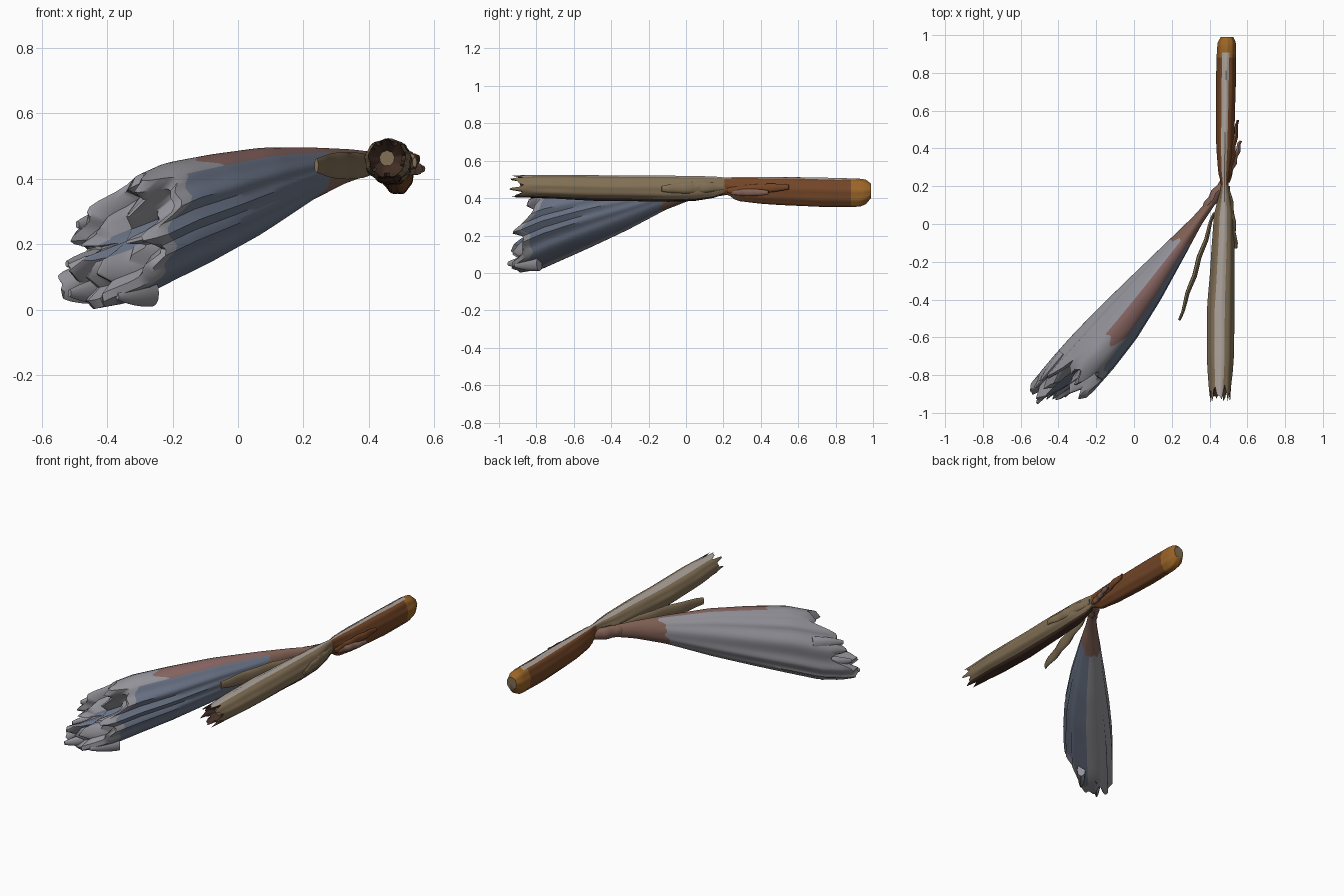
import bpy, bmesh, random
from math import sin, cos, pi, atan2
from mathutils import Vector, noise

if "Cube" in bpy.data.objects:
    bpy.data.objects.remove(bpy.data.objects["Cube"])

random.seed(4)

def material(name, rgb):
    m = bpy.data.materials.new(name)
    m.diffuse_color = (*rgb, 1)
    m.use_nodes = True
    m.node_tree.nodes["Principled BSDF"].inputs["Base Color"].default_value = m.diffuse_color
    return m

BLUE = material("blue_grey", (0.15, 0.18, 0.25))
GREY = material("petal_grey", (0.29, 0.29, 0.32))
RED = material("dusty_red", (0.24, 0.13, 0.12))
STEM = material("stem_brown", (0.22, 0.12, 0.09))
BARK = material("bark_tan", (0.22, 0.16, 0.09))
PALE = material("pale_stripe", (0.42, 0.37, 0.33))
RUST = material("rust_brown", (0.17, 0.06, 0.02))
DARK = material("dark_bark", (0.06, 0.03, 0.02))
ORANGE = material("orange_tip", (0.33, 0.13, 0.02))

def lerp_table(table, t):
    """Interpolate rows of (key, value, value, ...)."""
    if t <= table[0][0]:
        return table[0][1:]
    for a, b in zip(table, table[1:]):
        if t <= b[0]:
            f = (t - a[0]) / (b[0] - a[0])
            return [p + (q - p) * f for p, q in zip(a[1:], b[1:])]
    return table[-1][1:]

def loft(name, rings, mats, pick):
    """Skin closed rings of points, cap both ends, choose materials per face."""
    bm = bmesh.new()
    vr = [[bm.verts.new(p) for p in r] for r in rings]
    n = len(rings[0])
    for i, (a, b) in enumerate(zip(vr, vr[1:])):
        for j in range(n):
            k = (j + 1) % n
            f = bm.faces.new((a[j], a[k], b[k], b[j]))
            f.material_index = pick(i, j, f.calc_center_median())
    bm.faces.new(vr[0][::-1])
    bm.faces.new(vr[-1])
    bmesh.ops.recalc_face_normals(bm, faces=bm.faces)
    me = bpy.data.meshes.new(name)
    bm.to_mesh(me)
    bm.free()
    for m in mats:
        me.materials.append(m)
    ob = bpy.data.objects.new(name, me)
    bpy.context.collection.objects.link(ob)
    bpy.context.view_layer.objects.active = ob
    ob.select_set(True)
    bpy.ops.object.shade_smooth_by_angle(angle=0.7)
    ob.select_set(False)
    return ob

# Folded bud: along-axis distance, left, right, bottom, top
BUD = [(0.0, -.02, .02, .42, .48), (.15, -.025, .035, .39, .49),
       (.33, -.045, .07, .335, .495), (.6, -.075, .12, .225, .495),
       (.84, -.10, .15, .14, .475), (1.05, -.115, .155, .07, .45),
       (1.2, -.12, .15, .02, .405), (1.36, -.12, .13, .0, .36)]
ORIGIN, ALONG, ACROSS = Vector((.43, .14, 0)), Vector((-.64, -.77, 0)), Vector((.77, -.64, 0))
N = 72

def bud_point(s, a, shrink=1.0):
    l, r, b, t = lerp_table(BUD, s)
    ridge = (1 + .06 * min(1, s) * sin(a * 13 + 2 * sin(a * 3))) if s > .3 else 1
    c, q = cos(a), sin(a)
    # ridge of the fold leans to the right, keel sits near the middle
    across = (l + r) / 2 + (r - l) / 2 * c * (.88 + .12 * abs(c)) * ridge + .025 * q * min(1, s)
    up = (b + t) / 2 + (t - b) / 2 * q * (1 - .03 * (1 - ridge))
    mid = Vector(((l + r) / 2, (b + t) / 2))
    across = mid.x + (across - mid.x) * shrink
    up = mid.y + (up - mid.y) * shrink
    return ORIGIN + ALONG * s + ACROSS * across + Vector((0, 0, max(up, .0)))

def bud_end(a):
    # left and low petals reach furthest, the right and top edges stop short
    return 1.25 - .06 * cos(a) - .09 * sin(a) + .045 * sin(5 * a + 1) + .025 * sin(11 * a)

angles = [2 * pi * j / N for j in range(N)]
rings = [[bud_point(bud_end(a) * i / 24, a) for a in angles] for i in range(25)]
for shrink, push in ((.85, .02), (.65, -.03), (.45, .03), (.2, -.01)):
    rings.append([bud_point(bud_end(a) + push + .02 * sin(7 * a), a, shrink) for a in angles])

def bud_colour(i, j, c):
    a = angles[j]
    if i < 6:
        return 3
    if i > 22:
        return 1
    if .9 < a < 1.75 and i < 19:
        return 2
    return 0 if (a < .9 or a > 4.9) else 1

loft("folded_bud", rings, [BLUE, GREY, RED, STEM], bud_colour)

# Loose petal tips at the open end: start distance, across, height, length, radius
for k, (s, x, z, ln, r) in enumerate([(1.2, -.09, .15, .18, .04), (1.22, -.03, .06, .22, .045),
                                      (1.15, -.09, .27, .18, .045), (1.15, .06, .05, .17, .04)]):
    tip = []
    for i in range(7):
        f = i / 6
        w = r * (1 - .75 * f ** 2)
        base = ORIGIN + ALONG * (s + ln * f) + Vector((0, 0, z - .01 * f))
        tip.append([base + ACROSS * (x + w * .6 * cos(t)) + Vector((0, 0, w * sin(t)))
                    for t in [2 * pi * j / 12 for j in range(12)]])
    loft(f"petal_tip_{k + 1}", tip, [GREY], lambda i, j, c: 0)

# Long twig: y, left, right, bottom, top
TWIG = [(-.92, .40, .51, .405, .52), (-.7, .388, .528, .395, .522), (-.45, .388, .53, .385, .52),
        (-.1, .415, .532, .38, .518), (.05, .425, .53, .385, .516), (.15, .45, .51, .40, .514),
        (.215, .462, .498, .425, .508), (.27, .447, .51, .385, .512), (.4, .437, .525, .37, .512),
        (.7, .434, .537, .352, .508), (.93, .44, .54, .352, .502), (.97, .445, .537, .37, .495),
        (.99, .46, .525, .40, .475)]
M = 40
t_angles = [2 * pi * j / M for j in range(M)]

def twig_point(y, a, shrink=1.0, shift=0.0):
    l, r, b, t = lerp_table(TWIG, y)
    c, q = cos(a), sin(a)
    k = 1 + .035 * sin(9 * a) + .05 * noise.noise(Vector((c * 2, q * 2, y * 5)))
    return Vector(((l + r) / 2 + (r - l) / 2 * c * k * shrink, y + shift,
                   (b + t) / 2 + (t - b) / 2 * q * min(k, 1.03) * shrink))

def fray(a):
    return .03 * sin(7 * a) + .02 * sin(12 * a + 1)

ys = [-.9 + 1.89 * i / 70 for i in range(71)]
t_rings = [[twig_point(-.9, a, .4, .06) for a in t_angles],
           [twig_point(-.9, a, .8, .03) for a in t_angles]]
t_rings += [[twig_point(y, a, 1, fray(a) * max(0, 1 - i / 4)) for a in t_angles]
            for i, y in enumerate(ys)]

def twig_colour(i, j, c):
    a = t_angles[j]
    if i < 2:
        return 3
    if 1.15 < a < 2.0 and c.y < .9:
        return 1
    if c.y > .87:
        return 4
    if c.y > .2:
        return 2
    return 3 if 4.1 < a < 5.3 else 0

loft("long_twig", t_rings, [BARK, PALE, RUST, DARK, ORANGE], twig_colour)

def blade(name, a, b, width, height, mat):
    """Thin upright leaf tapering from a to b."""
    a, b = Vector(a), Vector(b)
    side = (b - a).cross(Vector((0, 0, 1))).normalized()
    out = []
    for i in range(13):
        f = i / 12
        w = .25 + .75 * sin(pi * min(1, f * .85 + .08)) ** .7
        out.append([a.lerp(b, f) + side * (width * w * cos(t) + .004 * sin(f * 19))
                    + Vector((0, 0, height * w * sin(t)))
                    for t in [2 * pi * j / 12 for j in range(12)]])
    loft(name, out, [mat], lambda i, j, c: 0)

# Side leaf and peeling bark flakes
blade("side_leaf", (.425, .06, .44), (.24, -.51, .44), .013, .042, BARK)
blade("bark_flake_1", (.50, .22, .44), (.55, .55, .46), .012, .025, RUST)
blade("bark_flake_2", (.50, .24, .43), (.565, .44, .43), .014, .02, STEM)
blade("bark_flake_3", (.50, .20, .46), (.54, -.13, .45), .014, .03, BARK)

# Knot where the bud stem joins the twig
blade("stem_joint", (.49, .24, .445), (.36, .05, .45), .028, .038, STEM)
